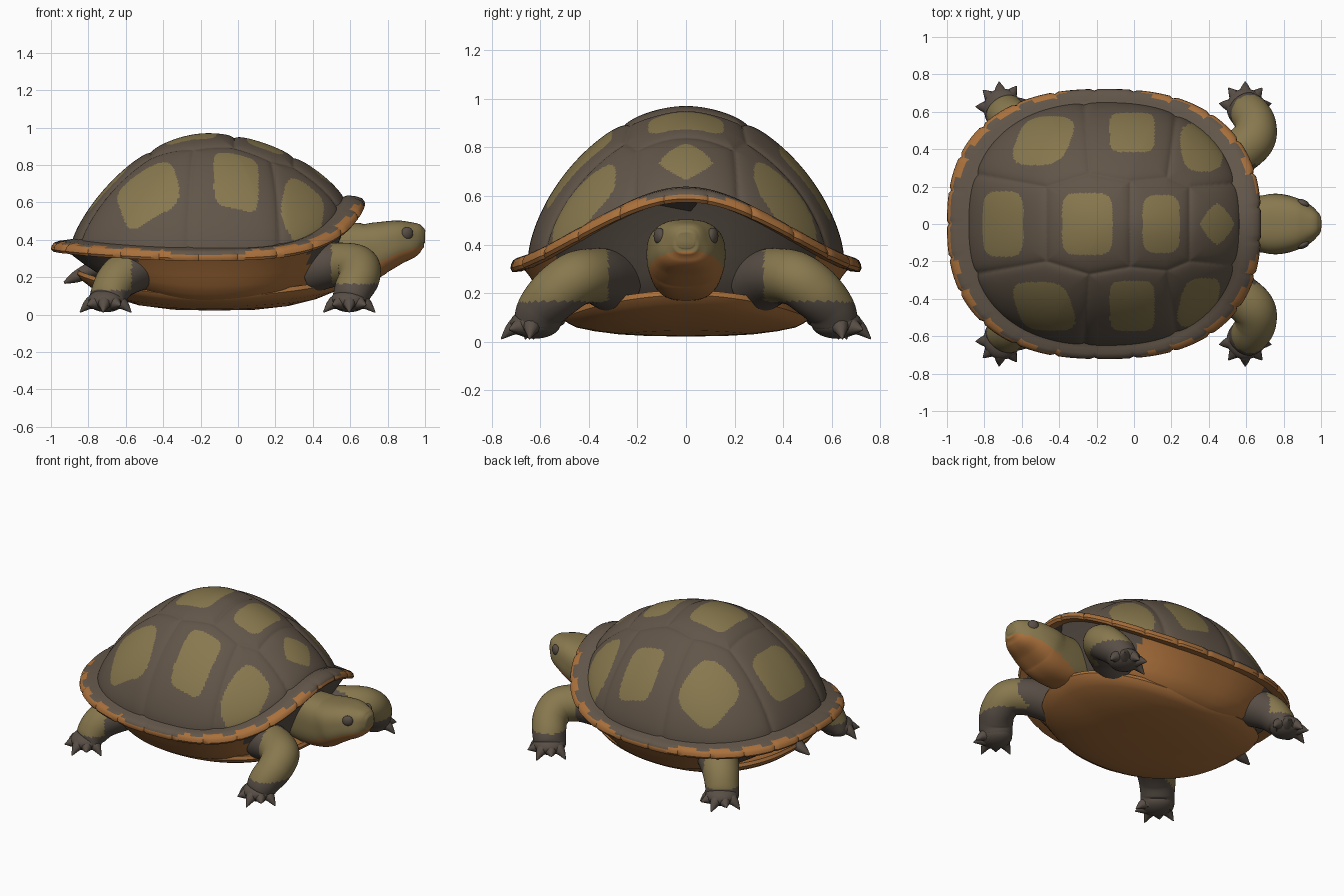
import bpy, bmesh, math
from mathutils import Vector

if "Cube" in bpy.data.objects:
    bpy.data.objects.remove(bpy.data.objects["Cube"])

def material(name, col):
    m = bpy.data.materials.new(name)
    m.diffuse_color = (*col, 1)
    m.use_nodes = True
    m.node_tree.nodes["Principled BSDF"].inputs["Base Color"].default_value = m.diffuse_color
    return m

BROWN, OLIVE, ORANGE, SKIN = range(4)
MATS = [material("shell brown", (0.122, 0.092, 0.066)),
        material("olive", (0.245, 0.188, 0.076)),
        material("belly orange", (0.400, 0.162, 0.044)),
        material("dark skin", (0.098, 0.077, 0.061))]

def loft(name, rings, rule, angle=45):
    """Skin a list of equal rings, cap both ends, colour faces by rule(centre)."""
    bm = bmesh.new()
    vs = [[bm.verts.new(p) for p in r] for r in rings]
    n = len(vs[0])
    for a, b in zip(vs, vs[1:]):
        for i in range(n):
            j = (i + 1) % n
            bm.faces.new((a[i], a[j], b[j], b[i]))
    bm.faces.new(vs[0])
    bm.faces.new(vs[-1])
    bmesh.ops.recalc_face_normals(bm, faces=bm.faces)
    for f in bm.faces:
        f.material_index = rule(f.calc_center_median())
        f.smooth = True
    me = bpy.data.meshes.new(name)
    bm.to_mesh(me)
    bm.free()
    for m in MATS:
        me.materials.append(m)
    ob = bpy.data.objects.new(name, me)
    bpy.context.collection.objects.link(ob)
    bpy.ops.object.select_all(action='DESELECT')
    ob.select_set(True)
    bpy.context.view_layer.objects.active = ob
    bpy.ops.object.shade_smooth_by_angle(angle=math.radians(angle))
    return ob

def catmull(pts, steps):
    out = []
    for i in range(len(pts) - 1):
        p0, p1, p2, p3 = (pts[max(0, min(len(pts) - 1, i + k))] for k in (-1, 0, 1, 2))
        for s in range(steps):
            t = s / steps
            out.append([0.5 * (2 * b + (c - a) * t + (2 * a - 5 * b + 4 * c - d) * t * t
                               + (3 * b - a - 3 * c + d) * t ** 3)
                        for a, b, c, d in zip(p0, p1, p2, p3)])
    return out + [list(pts[-1])]

def tube(name, pts, rule, sides=28, steps=8, power=2.0):
    """Tube through (x, y, z, side radius, up radius) points."""
    P = catmull(pts, steps)
    rings = []
    for i, p in enumerate(P):
        t = Vector(P[min(i + 1, len(P) - 1)][:3]) - Vector(P[max(i - 1, 0)][:3])
        u = t.cross(Vector((0, 0, 1)))
        u = u.normalized() if u.length > 1e-5 else Vector((1, 0, 0))
        w = u.cross(t).normalized()
        ring = []
        for k in range(sides):
            a = math.tau * k / sides
            c, s = math.cos(a), math.sin(a)
            r = (abs(c) ** power + abs(s) ** power) ** (-1 / power)
            ring.append(Vector(p[:3]) + u * (c * r * p[3]) + w * (s * r * p[4]))
        rings.append(ring)
    return loft(name, rings, rule)

def ball(name, loc, scale, turn=0):
    bpy.ops.mesh.primitive_uv_sphere_add(segments=24, ring_count=14, radius=1, location=loc)
    ob = bpy.context.object
    ob.name, ob.scale, ob.rotation_euler = name, scale, (0, 0, math.radians(turn))
    ob.data.materials.append(MATS[SKIN])
    bpy.ops.object.shade_smooth()

# --- shell outline helpers ---
N = 250
CX = -0.16

def outline(a, b, th, n=2.45):
    c, s = math.cos(th), math.sin(th)
    r = (abs(c) ** n + abs(s) ** n) ** (-1 / n)
    return a * r * c, b * r * s

def rim_z(th):
    c = math.cos(th)
    return 0.305 + (0.275 * c ** 3.9 if c > 0 else 0.05 * c * c)

ANG = [math.tau * i / N for i in range(N)]

# seams between scutes (mirrored in y)
seams = [[(-.86, .27), (-.47, .2), (-.24, .27), (-.02, .23), (.18, .25), (.3, .2), (.56, .22)],
         [(-.47, 0), (-.47, .2)], [(-.02, 0), (-.02, .23)], [(.3, 0), (.3, .2)],
         [(-.24, .27), (-.27, .68)], [(.18, .25), (.24, .66)]]
SEGS = [(Vector(a), Vector(b)) for l in seams for a, b in zip(l, l[1:])]

def groove(x, y):
    p, best = Vector((x, abs(y))), 9
    for a, b in SEGS:
        d = b - a
        t = max(0, min(1, (p - a).dot(d) / d.dot(d)))
        best = min(best, (p - a - d * t).length)
    return 0.016 * math.exp(-best / 0.022)

# olive patches: centre x, y, half sizes, shear, power (the two flanks differ a little)
PATCHES = [(-.70, 0, .11, .175, 0, 4), (-.25, 0, .135, .165, 0, 5), (.145, 0, .1, .155, 0, 4),
           (.445, 0, .09, .11, 0, 1.3),
           (-.485, .445, .145, .13, .35, 3.2), (-.01, .49, .12, .105, 0, 5), (.36, .41, .11, .13, -.1, 3),
           (-.48, -.44, .15, .13, -.3, 3.5), (-.01, -.438, .12, .134, 0, 5), (.345, -.42, .1, .13, .25, 3.5)]

def dome_rule(c):
    for px, py, hx, hy, k, n in PATCHES:
        dy = c.y - py
        if abs((c.x - px - k * dy) / hx) ** n + abs(dy / hy) ** n < 1:
            return OLIVE
    return BROWN

# domed carapace, fine enough for clean patch edges
rings = []
for j in range(121):
    s = max(0.006, math.sin(j / 120 * math.pi / 2) * 0.6 + j / 120 * 0.4)
    ring = []
    for i in range(400):
        th = math.tau * i / 400
        x, y = outline(0.725, 0.65, th, 2.0 + 0.4 * s)
        z0 = rim_z(th) + 0.042
        q = 0.8 - 0.16 * min(1, 1.2 * math.sin(th) ** 2)
        z = z0 + (0.97 - z0) * max(0, 1 - s ** 1.9) ** q
        g = groove(CX + x * s, y * s)
        ring.append((CX + x * s * (1 - g * s), y * s * (1 - g * s), z - g * (1 - 0.5 * s)))
    rings.append(ring)
loft("carapace", rings, dome_rule, 70)

# flared rim: (blend from dome edge to outer edge, height above rim line)
rings = []
for t, dz in [(-.3, .06), (0, .05), (.2, .046), (.6, .04), (.85, .03), (.97, .014), (1, -.004),
              (.9, -.018), (.5, -.016), (-.2, 0)]:
    ring = []
    for i, th in enumerate(ANG):
        xi, yi = outline(0.725, 0.65, th, 2.4)
        xo, yo = outline(0.84, 0.722, th)
        f = 1 - (0.012 if i % 10 == 5 and t > .3 else 0)
        lift = 0.012 * max(0, math.cos(th)) if t > .1 else 0
        ring.append((CX + (xi + (xo - xi) * t) * f, (yi + (yo - yi) * t) * f, rim_z(th) + dz + lift))
    rings.append(ring)

def rim_rule(c):
    th = math.atan2(c.y / 0.722, (c.x - CX) / 0.84)
    lift = 0.012 * max(0, math.cos(th))
    r = (abs((c.x - CX) / .84) ** 2.45 + abs(c.y / .722) ** 2.45) ** (1 / 2.45)
    top = 0.025 if abs(math.sin(2 * th)) > .45 or c.x < -.8 else 0.018
    if abs(math.sin(2 * th)) > .55 and (th * 25 / math.tau + .5) % 1 < .55:
        top = 0.037
    return ORANGE if c.z < rim_z(th) + lift + top and r > 0.84 else BROWN
rim = loft("shell_rim", rings, rim_rule, 35)
# drop the rim's hidden caps
bm = bmesh.new()
bm.from_mesh(rim.data)
bmesh.ops.delete(bm, geom=[f for f in bm.faces if len(f.verts) > 4], context='FACES_ONLY')
bm.to_mesh(rim.data)
bm.free()

# body under the shell: orange bridges at the sides, dark skin at the ends
rings = []
for s, k in [(.93, 1), (.89, .85), (.84, .62), (.79, .4), (.735, .2), (.66, .07), (.55, 0)]:
    ring = []
    for th in ANG:
        x, y = outline(0.84, 0.722, th)
        c = math.cos(th)
        z0 = 0.055 + (0.16 if c < 0 else 0.06) * c * c
        ring.append((CX + x * s, y * s, z0 + (rim_z(th) - z0) * k))
    rings.append(ring)
loft("body", rings, lambda c: ORANGE if -.53 < c.x < .38 and abs(c.y) > .25 else SKIN)

# plastron, upturned at both ends
rings = []
for s, up in [(.02, 0), (.3, 0), (.55, 0), (.75, 0), (.9, 0), (.97, .008), (1, .025), (.99, .05), (.85, .065)]:
    ring = []
    for th in ANG:
        x, y = outline(0.73, 0.50, th, 2.3)
        c = math.cos(th)
        z = 0.022 + 0.05 * s ** 3 + (0.095 if c > 0 else 0.12) * c * c * s ** 3 + up
        ring.append((-0.13 + x * s, y * s, z))
    rings.append(ring)
loft("plastron", rings, lambda c: ORANGE)

# head and neck, orange below
HEAD = [(.40, .33, .12, .13), (.55, .33, .14, .16), (.68, .335, .152, .155), (.76, .36, .162, .138),
        (.84, .385, .148, .12), (.91, .40, .12, .103), (.96, .412, .085, .08), (.99, .415, .055, .055),
        (1.0, .415, .035, .03)]
tube("head_and_neck", [(x, 0, z, a, b) for x, z, a, b in HEAD],
     lambda c: ORANGE if c.z < .285 + .36 * (c.x - .75) and c.x > .5 else OLIVE, 64, 10, 2.7)

# tail
tube("tail", [(-.66, 0, .27, .08, .07), (-.78, 0, .24, .055, .045), (-.87, 0, .2, .035, .03),
              (-.93, 0, .17, .006, .006)], lambda c: SKIN)

# legs, feet, claws and eyes on both sides
FRONT = [(.40, .30, .25, .13, .13), (.54, .37, .27, .12, .115), (.635, .45, .26, .118, .112),
         (.65, .53, .205, .11, .11), (.62, .59, .14, .105, .1), (.6, .61, .085, .1, .09),
         (.595, .62, .045, .09, .06)]
BACK = [(-.46, .36, .27, .14, .13), (-.56, .46, .24, .13, .12), (-.64, .54, .19, .115, .11),
        (-.685, .59, .12, .105, .095), (-.70, .61, .07, .105, .07), (-.705, .62, .045, .095, .05)]
for sy, side in ((1, "left"), (-1, "right")):
    for kind, path in (("front", FRONT), ("back", BACK)):
        def leg_rule(c, k=kind):
            if k == "front":
                return SKIN if c.x < .5 or abs(c.y) < .32 or c.z < .165 else OLIVE
            return SKIN if c.x > -.57 or c.z < .13 else OLIVE
        tube(f"{kind}_leg_{side}", [(x, y * sy, z, a, b) for x, y, z, a, b in path], leg_rule, 40, 10)
        fx, fy = path[-1][0], path[-1][1]
        ball(f"{kind}_foot_{side}", (fx, fy * sy, .075), (.1, .105, .062))
        lean = 0 if kind == "front" else 0.12
        for i in range(5):
            a = math.radians(10 + 40 * i) + lean
            c, s = math.cos(a), math.sin(a)
            tip = .05 if i % 2 else .012
            pts = [(fx + c * r, (fy + s * r) * sy, z, w, w)
                   for r, z, w in ((.03, .07, .05), (.085, .062, .036), (.14, tip, .003))]
            tube(f"{kind}_claw_{side}_{i + 1}", pts, lambda c: SKIN, 10, 3)
    ball(f"eye_{side}", (.905, .11 * sy, .435), (.034, .02, .034), -25 * sy)
